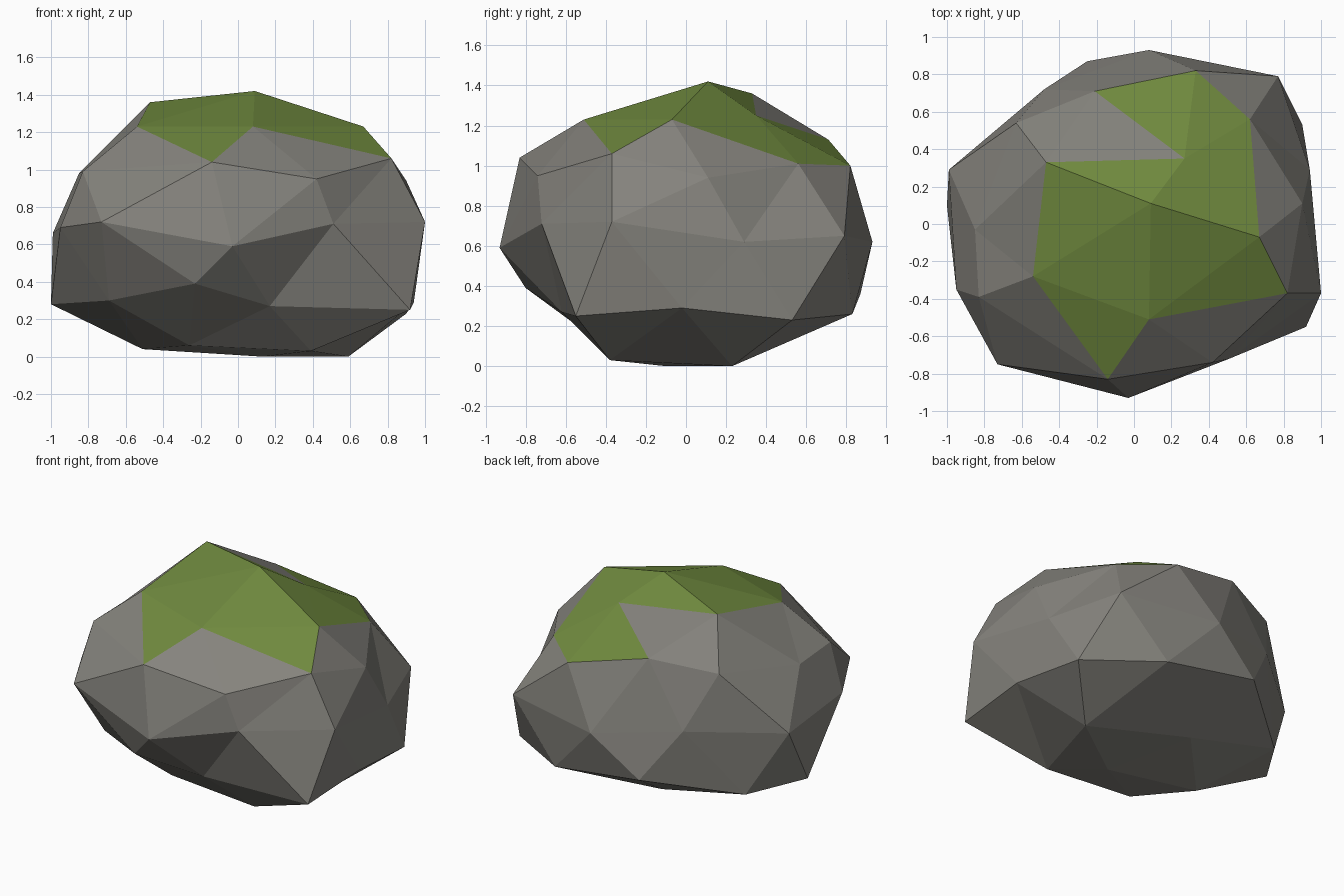
import bpy
import bmesh
import math

default_cube = bpy.data.objects.get("Cube")
if default_cube:
    bpy.data.objects.remove(default_cube, do_unlink=True)


def make_material(name, colour):
    material = bpy.data.materials.new(name)
    material.use_nodes = True
    material.diffuse_color = (*colour, 1)
    shader = material.node_tree.nodes["Principled BSDF"]
    shader.inputs["Base Color"].default_value = (*colour, 1)
    return material


# Cross-section loops of the boulder, each running anticlockwise from +x
crown_tip = [(.09, .11, 1.42)]
crown_loop = [(.67, -.07, 1.23), (.27, .35, 1.25), (-.47, .33, 1.36),
              (-.54, -.28, 1.23), (.08, -.51, 1.23)]
shoulder_loop = [(.62, .56, 1.01), (-.21, .71, 1.13), (-.85, -.03, .98),
                 (-.14, -.83, 1.04), (.82, -.37, 1.06)]
upper_loop = [(.9, .11, .94), (.33, .82, 1), (-.63, .54, 1.07),
              (-.83, -.39, .99), (.42, -.74, .95)]
waist_loop = [(.94, .29, .62), (.77, .79, .65), (.08, .93, .62),
              (-.48, .72, .7), (-.99, .29, .66), (-.95, -.35, .69),
              (-.73, -.75, .72), (-.03, -.93, .59), (.51, -.72, .71),
              (1, -.37, .72)]
lower_loop = [(.9, .53, .23), (-.25, .87, .36), (-1, .1, .28),
              (-.23, -.8, .39), (.92, -.55, .25)]
skirt_loop = [(.94, -.02, .29), (.42, .83, .26), (-.77, .45, .24),
              (-.69, -.47, .3), (.17, -.62, .27)]
foot_loop = [(.59, .23, 0), (-.11, .42, .09), (-.51, 0, .04),
             (-.26, -.35, .06), (.39, -.38, .03)]
foot_tip = [(.13, -.1, 0)]


def loop_order(vert):
    """Sort sphere corners from the top down, then around the z axis."""
    angle = round(math.degrees(math.atan2(vert.co.y, vert.co.x))) % 360
    return -round(vert.co.z, 2), angle


def is_mossy(face):
    """Moss covers the crown and spills over the front and the +x side."""
    centre = face.calc_center_median()
    on_crown = centre.z > 1.28
    spills = centre.x > 0 or (centre.x > -.3 and centre.y < 0)
    return on_crown or (centre.z > 1.082 and spills)


# Boulder: a low-poly sphere fitted to the loops
bm = bmesh.new()
bmesh.ops.create_icosphere(bm, subdivisions=2, radius=1)
corners = sorted(bm.verts, key=loop_order)
targets = (crown_tip + crown_loop + shoulder_loop + upper_loop + waist_loop
           + lower_loop + skirt_loop + foot_loop + foot_tip)
for vert, target in zip(corners, targets):
    vert.co = target
bmesh.ops.recalc_face_normals(bm, faces=bm.faces)

# Moss patch on top, bare stone elsewhere
for face in bm.faces:
    face.smooth = False
    face.material_index = int(is_mossy(face))

mesh = bpy.data.meshes.new("mossy_boulder")
bm.to_mesh(mesh)
bm.free()
mesh.materials.append(make_material("stone grey", (.235, .228, .205)))
mesh.materials.append(make_material("moss green", (.165, .26, .05)))
boulder = bpy.data.objects.new("mossy_boulder", mesh)
bpy.context.collection.objects.link(boulder)
